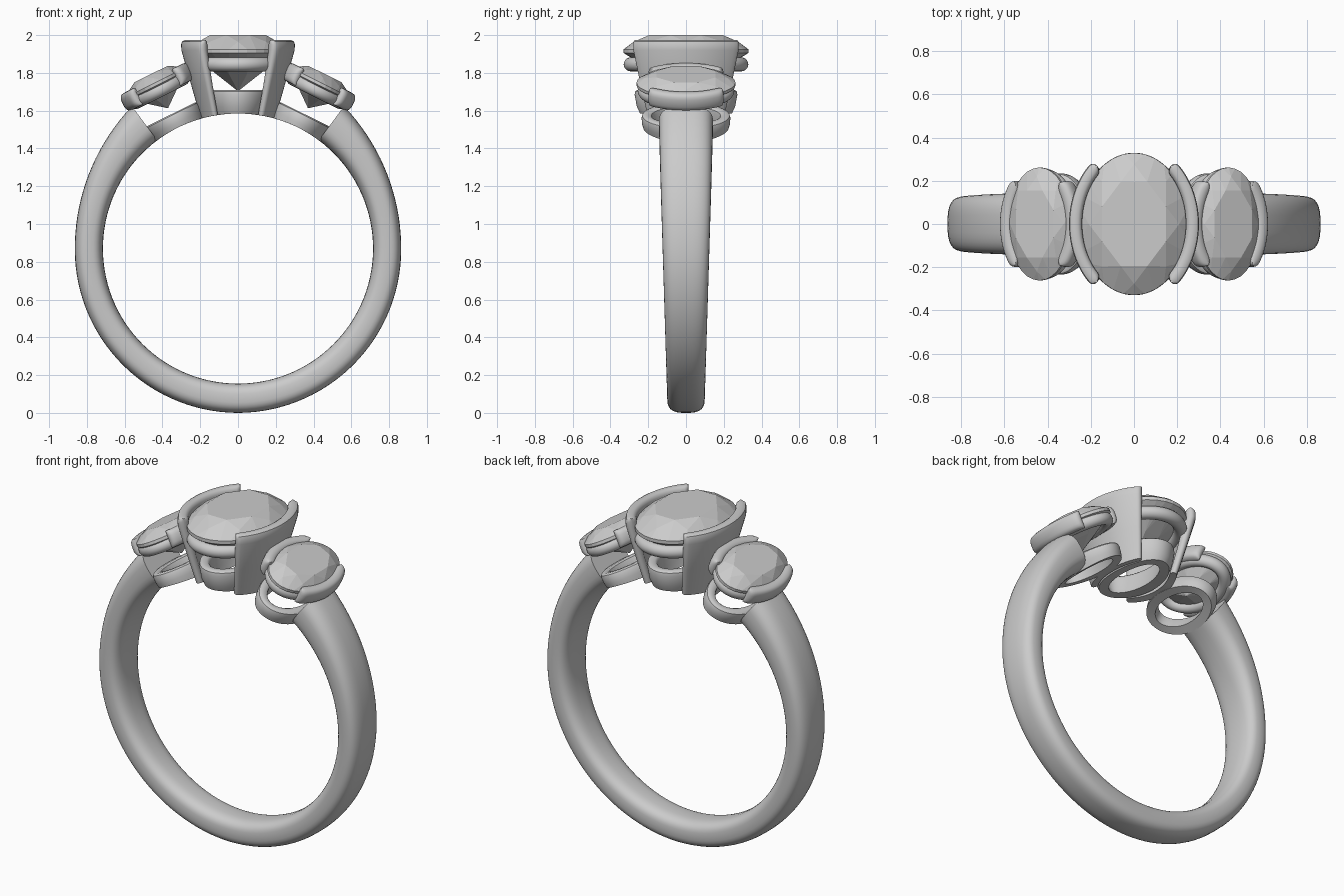
import bpy, bmesh
from math import sin, cos, pi, radians, sqrt, hypot, copysign
from mathutils import Matrix, Vector

if "Cube" in bpy.data.objects:
    bpy.data.objects.remove(bpy.data.objects["Cube"])

FINGER_R, FINGER_Z = 0.715, 0.87   # everything is built around the finger axis


def finish(bm, name, tilt=0, smooth=True):
    bmesh.ops.recalc_face_normals(bm, faces=bm.faces)
    bm.transform(Matrix.Translation((0, 0, FINGER_Z)) @ Matrix.Rotation(radians(tilt), 4, 'Y'))
    mesh = bpy.data.meshes.new(name)
    bm.to_mesh(mesh)
    bm.free()
    ob = bpy.data.objects.new(name, mesh)
    bpy.context.collection.objects.link(ob)
    if smooth:
        bpy.ops.object.select_all(action='DESELECT')
        ob.select_set(True)
        bpy.context.view_layer.objects.active = ob
        bpy.ops.object.shade_smooth_by_angle(angle=radians(40))
    return ob


def loft(sections, closed):
    bm = bmesh.new()
    rows = [[bm.verts.new(p) for p in s] for s in sections]
    n = len(rows[0])
    pairs = list(zip(rows, rows[1:])) + ([(rows[-1], rows[0])] if closed else [])
    for r0, r1 in pairs:
        for i in range(n):
            j = (i + 1) % n
            bm.faces.new((r0[i], r0[j], r1[j], r1[i]))
    if not closed:
        bm.faces.new(rows[0])
        bm.faces.new(rows[-1])
    return bm


def power(v, e):
    return copysign(abs(v) ** e, v)


def oval_band(name, a, b, profile, tilt, mid=None, half=0, round_len=0.12, clamp=False):
    """Sweep a profile of (centre offset, half thickness, height) round an ellipse,
    fully or as an arc with rounded ends."""
    closed = mid is None
    if closed:
        steps = [(2 * pi * i / 72, 1) for i in range(72)]
    else:
        dists = [0, .04, .15, .35, .65, 1]
        ends = [(-half + d * round_len, max(.08, sqrt(1 - (1 - d) ** 2))) for d in dists]
        inner = half - round_len
        steps = ends + [(-inner + 2 * inner * i / 24, 1) for i in range(1, 24)]
        steps += [(-t, s) for t, s in reversed(ends)]
        steps = [(mid + t, s) for t, s in steps]
    sections = []
    for t, s in steps:
        ring = []
        for u, h, z in profile:
            r = u + h * s
            x, y = (a + r) * cos(t), (b + r) * sin(t)
            if clamp and hypot(x, z) < FINGER_R:
                z = sqrt(FINGER_R ** 2 - x * x)
            ring.append((x, y, z))
        sections.append(ring)
    return finish(loft(sections, closed), name, tilt)


def tube(z, rw, rh, e=1.0, n=20):
    return [(0, rw * power(cos(2 * pi * i / n), e), z + rh * power(sin(2 * pi * i / n), e))
            for i in range(n)]


def wall(rows):
    """Closed wall profile from (centre, half thickness, height) rows, bottom to top."""
    return rows + [(u, -h, z) for u, h, z in reversed(rows)]


def gem(name, a, b, table, girdle_top, girdle_bottom, culet, tilt):
    bm = bmesh.new()

    def ring(n, k, z, turn=0.0):
        for i in range(n):
            t = 2 * pi * (i + turn) / n
            bm.verts.new((a * k * cos(t), b * k * sin(t), z))
    h, d = table - girdle_top, girdle_bottom - culet
    ring(8, .64, table, .5)
    ring(8, .84, girdle_top + h * .53)
    ring(32, 1, girdle_top)
    ring(32, 1, girdle_bottom)
    ring(8, .5, girdle_bottom - d * .55, .5)
    bm.verts.new((0, 0, culet))
    bmesh.ops.convex_hull(bm, input=bm.verts)
    return finish(bm, name, tilt, smooth=False)


# Shank: tapered band, open at the top, thicker and wider toward the shoulders
START = 36.7
sections = []
for i in range(97):
    deg = START + (360 - 2 * START) * i / 96
    f = min(deg, 360 - deg)
    if f < 90:
        thick = .149 + .076 * ((90 - f) / (90 - START)) ** 2
    else:
        thick = .149 + .006 * (f - 90) / 90
    p = radians(deg)
    out = Vector((sin(p), 0, cos(p)))
    half_w = .097 + .031 * (FINGER_Z + .79 * cos(p))
    mid_r = FINGER_R + thick / 2
    sections.append([out * (mid_r + thick / 2 * power(cos(q), .7))
                     + Vector((0, half_w * power(sin(q), .7), 0))
                     for q in (2 * pi * k / 36 for k in range(36))])
finish(loft(sections, False), "shank")

# Centre setting: base ring, gallery rail, two flared half-bezel walls, oval stone
oval_band("center_base_ring", .175, .275,
          wall([(-.06, .028, .66), (-.045, .03, .75), (-.033, .03, .815),
                (-.032, .026, .832), (-.032, .015, .84)]), 0, clamp=True)
oval_band("center_rail", .215, .293, tube(.975, .037, .037), 0)
walls = wall([(-.122, .02, .69), (-.075, .024, .87), (-.03, .03, 1.05),
              (-.029, .03, 1.08), (-.028, .025, 1.095), (-.028, .012, 1.103)])
for side, mid in (("right", 0), ("left", pi)):
    oval_band("center_bezel_" + side, .30, .375, walls, 0, mid, radians(51), .09, clamp=True)
gem("center_stone", .25, .33, 1.13, 1.055, 1.035, .833, 0)

# Side settings: same idea, swung round the finger axis
for side, tilt in (("right", 26.5), ("left", -26.5)):
    oval_band(side + "_base_ring", .155, .235,
              wall([(-.035, .026, .66), (-.03, .028, .74), (-.028, .028, .772),
                    (-.028, .024, .787), (-.028, .013, .794)]), tilt, clamp=True)
    oval_band(side + "_rail", .14, .222, tube(.935, .034, .036), tilt)
    for end, mid in (("outer", 0), ("inner", pi)):
        oval_band(f"{side}_{end}_prong", .17, .255, tube(.957, .035, .05, .75),
                  tilt, mid, radians(48), .16)
    gem(side + "_stone", .165, .262, 1.032, .982, .965, .83, tilt)
